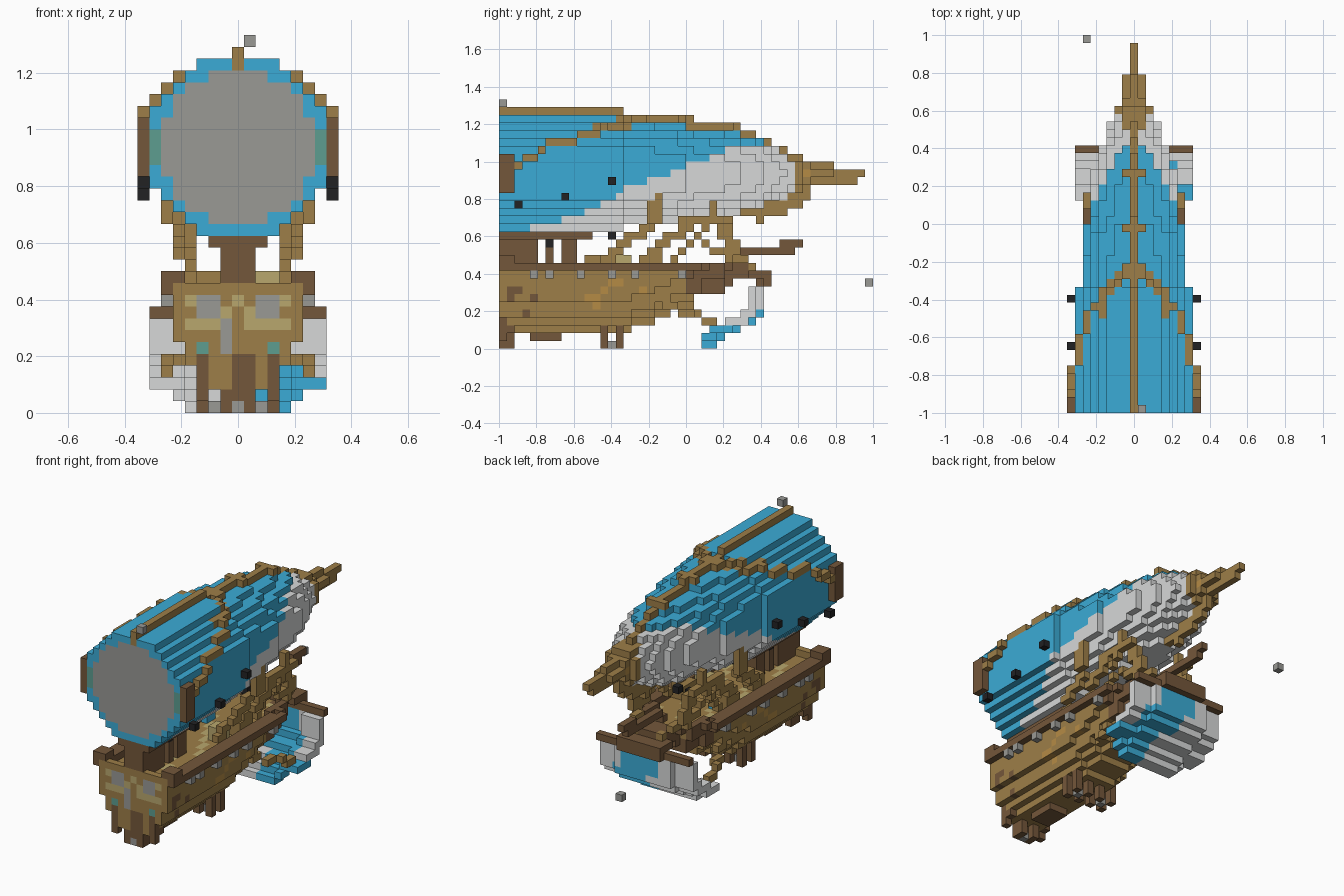
import bpy, bmesh
from mathutils import Vector

cube = bpy.data.objects.get("Cube")
if cube:
    bpy.data.objects.remove(cube, do_unlink=True)

U = 1 / 24          # block size
COLOURS = {
    "blue": (.044, .41, .67), "light_grey": (.68, .69, .69), "grey": (.32, .32, .3),
    "brown": (.34, .21, .065), "dark_brown": (.175, .096, .043), "tan": (.48, .39, .155),
    "black": (.016, .016, .017), "teal": (.11, .34, .28), "gold": (.46, .26, .06),
}
NAMES = list(COLOURS)
materials = []
for name, rgb in COLOURS.items():
    m = bpy.data.materials.new(name)
    m.use_nodes = True
    m.diffuse_color = (*rgb, 1)
    bsdf = m.node_tree.nodes["Principled BSDF"]
    bsdf.inputs["Base Color"].default_value = (*rgb, 1)
    bsdf.inputs["Roughness"].default_value = .9
    materials.append(m)

cells = {}          # (x, y, z) block -> (part, colour); first placed wins


def put(part, x, y, z, col):
    cells.setdefault((x, y, z), (part, col))


def box(part, xs, ys, zs, col, mirror=False):
    for x in range(xs[0], xs[1] + 1):
        for y in range(ys[0], ys[1] + 1):
            for z in range(zs[0], zs[1] + 1):
                put(part, x, y, z, col)
                if mirror:
                    put(part, -x, y, z, col)


def path(part, points, col, mirror=True, thick=0):
    for a, b in zip(points, points[1:]):
        a, b = Vector(a), Vector(b)
        n = max(1, int(max(abs(c) for c in b - a)))
        for s in range(n + 1):
            x, y, z = (round(c) for c in a.lerp(b, s / n))
            box(part, (x, x), (y - thick, y), (z, z), col, mirror)


def ramp(points, t):
    for (t0, v0), (t1, v1) in zip(points, points[1:]):
        if t <= t1:
            return v0 + (v1 - v0) * (t - t0) / (t1 - t0)
    return points[-1][1]


# Balloon: round section tapering to the nose
RADIUS = [(0, 7.62), (15, 7.62), (16, 6.95), (23, 6.4), (24, 5.95), (30, 5.2), (31, 4.95),
          (33, 4.3), (35, 3.6), (37, 2.7), (38, 2.3), (39, 1.5), (42, 1.1), (43, .6), (46, .5)]
GREY_TOP = [(0, 13), (4, 15), (12, 17.5), (16, 20), (24, 23), (29, 25), (33, 25), (34, 30)]
RIDGE_TOP = [(16, 30), (25, 29), (31, 28), (33, 27), (35, 26), (37, 25), (39, 24), (43, 23), (46, 22)]
MID = 22

# Side lamps and slanted hoop
for y, z in ((2, 18), (8, 19), (14, 21)):
    box("balloon_lamps", (8, 8), (y, y), (z, z), "black", True)
box("hoop_ends", (8, 8), (0, 1), (20, 24), "dark_brown", True)
path("hoop", [(8, 2, 23), (8, 3, 24), (8, 5, 25), (7, 6, 26), (7, 9, 26), (6, 10, 27),
              (6, 12, 27), (5, 13, 28), (4, 14, 28), (3, 15, 29), (1, 17, 29), (0, 18, 29)], "brown")
path("hoop", [(4, 12, 28), (4, 15, 28), (2, 17, 28)], "brown")

# Ridge beam along the top, stem beam under the nose
for y in range(46):
    top = next(z for end, z in RIDGE_TOP if y < end)
    box("ridge_beam", (0, 0), (y, y), (top - 1, top), "brown")
    if 30 < y < 40:
        low = int(MID - ramp(RADIUS, y)) - (y > 32)
        box("stem_beam", (0, 0), (y, y), (low, low + 1), "brown")
for y, z in ((17, 29), (18, 29), (23, 29), (30, 28)):
    box("ridge_beam", (-1, 1), (y, y), (z, z), "brown")
box("ridge_beam", (-1, 1), (35, 38), (24, 24), "brown")

# Balloon skin, cut front face and nose cone
for y in range(47):
    r2 = ramp(RADIUS, y) ** 2
    for x in range(-8, 9):
        for z in range(14, 31):
            d = x * x + (z - MID) ** 2
            if d > r2:
                continue
            if y >= 38:
                put("nose_cone", x, y, z, "gold" if (abs(x), y, z) == (1, 39, 22) else "brown")
            elif y == 0 and d <= 41:
                put("balloon", x, y, z, "grey")
            elif y == 0 and abs(x) == 7 and abs(z - MID) < 2:
                put("balloon", x, y, z, "teal")
            else:
                low = z <= ramp(GREY_TOP, y) and y > 3
                put("balloon", x, y, z, "light_grey" if low else "blue")

# Front wall trim of the gondola
box("front_windows", (2, 3), (0, 0), (8, 9), "grey", True)
box("front_door", (-1, -1), (0, 0), (5, 7), "grey")
box("front_lamps", (3, 3), (0, 0), (5, 5), "teal", True)
box("front_post", (0, 1), (0, 0), (1, 4), "dark_brown")
box("front_post", (3, 3), (0, 0), (1, 4), "dark_brown", True)
box("front_trim", (1, 4), (0, 0), (7, 7), "tan", True)
box("front_trim", (1, 1), (0, 0), (8, 8), "tan", True)

# Gondola hull: rising keel, rounded section, narrowing bow, open deck
KEEL = [(0, 2), (15, 2), (18, 3), (21, 4.4), (24, 5), (25, 7), (28, 7), (30, 9), (34, 9)]
WIDTH = {0: 2, 1: 3, 2: 4, 3: 4}
GOLD = {(5, 11, 6), (5, 12, 6), (5, 13, 7), (5, 15, 8), (5, 14, 8), (5, 18, 7), (4, 12, 5)}
DARK = {(5, 1, 7), (5, 2, 7), (5, 1, 6), (5, 4, 6), (4, 3, 4)}
for y in range(33):
    keel = round(ramp(KEEL, y))
    taper = ramp([(0, 1), (23, 1), (28, .7), (33, .25)], y)
    for z in range(keel, 11):
        lift = z - keel + (2 if y > 24 else 0)
        w = round(WIDTH.get(lift, 5) * taper)
        for x in range(-w, w + 1):
            if z > 9 and abs(x) < w and 0 < y < 30:
                continue
            spot = (abs(x), y, z)
            if z == 9 and abs(x) < w:
                col = "tan" if (x + y // 2) % 4 == 0 else "brown"
            elif (z == 10 and y > 0) or (y > 23 and z > 6) or spot in DARK:
                col = "dark_brown"
            else:
                col = "gold" if spot in GOLD else "brown"
            put("gondola_hull", x, y, z, col)
box("keel_block", (-1, 1), (4, 7), (1, 1), "dark_brown")
path("gondola_rail", [(6, 0, 10), (6, 24, 10), (4, 28, 10), (2, 30, 10)], "dark_brown")
box("rail_post", (5, 6), (0, 1), (11, 11), "dark_brown", True)
for y in (4, 6, 10, 14, 17, 23):
    box("gunports", (6, 6), (y, y), (9, 9), "grey", True)

# Landing legs with grey feet
box("front_legs", (1, 1), (0, 1), (0, 2), "dark_brown", True)
box("front_legs", (3, 3), (0, 1), (2, 2), "dark_brown", True)
box("front_foot", (0, 0), (0, 0), (0, 0), "grey")
for y in (13, 15):
    box("rear_legs", (3, 3), (y, y), (0, 3), "dark_brown", True)
    box("rear_legs", (1, 1), (y, y), (0, 2), "dark_brown", True)
box("rear_feet", (2, 2), (14, 14), (0, 0), "grey", True)

# Lamps, central cabin and deck cargo
for y, z in ((6, 13), (14, 14), (24, 13)):
    box("hanging_lamps", (1, 1), (y, y), (z, z), "black", True)
for y0, y1 in ((0, 4), (6, 6), (8, 9)):
    box("cabin_pillars", (-1, 1), (y0, y1), (10, 13), "dark_brown")
box("cabin_roof", (-2, 2), (0, 11), (14, 14), "dark_brown")
box("crates", (2, 3), (15, 16), (10, 11), "tan")
box("crates", (-3, -2), (11, 12), (10, 11), "brown")
box("cushion", (-3, -2), (19, 20), (10, 10), "blue")
box("crates", (3, 4), (18, 20), (10, 11), "brown", True)

# Struts between gondola and balloon
path("main_struts", [(4, 14, 11), (4, 15, 12), (5, 16, 13), (5, 18, 14), (5, 19, 15),
                     (6, 20, 16), (6, 20, 19)], "brown", thick=1)
path("bow_struts", [(4, 20, 11), (4, 20, 12), (5, 21, 13), (5, 22, 14), (5, 24, 15),
                    (5, 24, 16), (5, 28, 16)], "brown", thick=1)
path("bow_struts", [(4, 22, 11), (4, 24, 13), (5, 25, 14), (5, 27, 16), (5, 27, 18)], "brown")
path("bow_struts", [(5, 29, 16), (4, 29, 14), (4, 30, 12), (3, 31, 11), (2, 32, 10)], "brown", thick=1)
path("bow_struts", [(4, 26, 13), (4, 28, 12), (4, 29, 11)], "brown")
box("strut_studs", (5, 5), (25, 25), (14, 14), "gold", True)

# Bowsprit, yard and hanging sail
path("bowsprit", [(0, 29, 11), (0, 31, 12), (0, 37, 12)], "dark_brown", False)
box("bowsprit", (0, 0), (36, 38), (13, 13), "dark_brown")
box("yard", (-7, 7), (33, 33), (8, 8), "dark_brown")
box("yard", (-3, 3), (32, 34), (9, 9), "dark_brown")
box("yard", (-3, 3), (34, 34), (8, 8), "dark_brown")
SAIL = [(26, 0), (27, 0), (27, 1), (28, 1), (28, 2), (29, 2), (30, 2), (30, 3),
        (31, 3), (32, 3), (32, 4), (33, 4), (33, 5), (33, 6), (33, 7)]
for y, z in SAIL:
    half = {0: 4, 1: 5}.get(z, 7)
    for x in range(-half, half + 1):
        stripe = x >= 2 if z < 3 else -2 + (z < 5) * 2 <= x <= 3 + (z < 5) * 2
        back = 1 if abs(x) > 4 else 0      # edges curl towards the hull
        put("sail", x, y - back, z, "blue" if stripe else "light_grey")
path("sail_ropes", [(4, 21, 5), (5, 24, 4), (6, 26, 3), (6, 27, 3)], "brown")

# Loose blocks
box("loose_block_high", (1, 1), (0, 0), (31, 31), "grey")
box("loose_block_rear", (-6, -6), (47, 47), (8, 8), "grey")

# Turn the blocks into one mesh per part, keeping outer faces only
parts = {}
for pos, (part, col) in cells.items():
    parts.setdefault(part, []).append((Vector(pos), NAMES.index(col)))
AXES = [Vector(v) for v in ((1, 0, 0), (0, 1, 0), (0, 0, 1))]
for part, blocks in parts.items():
    bm = bmesh.new()
    verts = {}
    for pos, index in blocks:
        centre = pos + Vector((0, -23.5, .5))
        for a in range(3):
            for sign in (1, -1):
                n = AXES[a] * sign
                if tuple(int(c) for c in pos + n) in cells:
                    continue
                p, q = AXES[(a + 1) % 3] * sign, AXES[(a + 2) % 3]
                corners = []
                for s, t in ((-1, -1), (1, -1), (1, 1), (-1, 1)):
                    co = (centre + (n + p * s + q * t) / 2) * U
                    key = tuple(round(c, 4) for c in co)
                    if key not in verts:
                        verts[key] = bm.verts.new(co)
                    corners.append(verts[key])
                bm.faces.new(corners).material_index = index
    mesh = bpy.data.meshes.new(part)
    bm.to_mesh(mesh)
    bm.free()
    for m in materials:
        mesh.materials.append(m)
    bpy.context.scene.collection.objects.link(bpy.data.objects.new(part, mesh))
